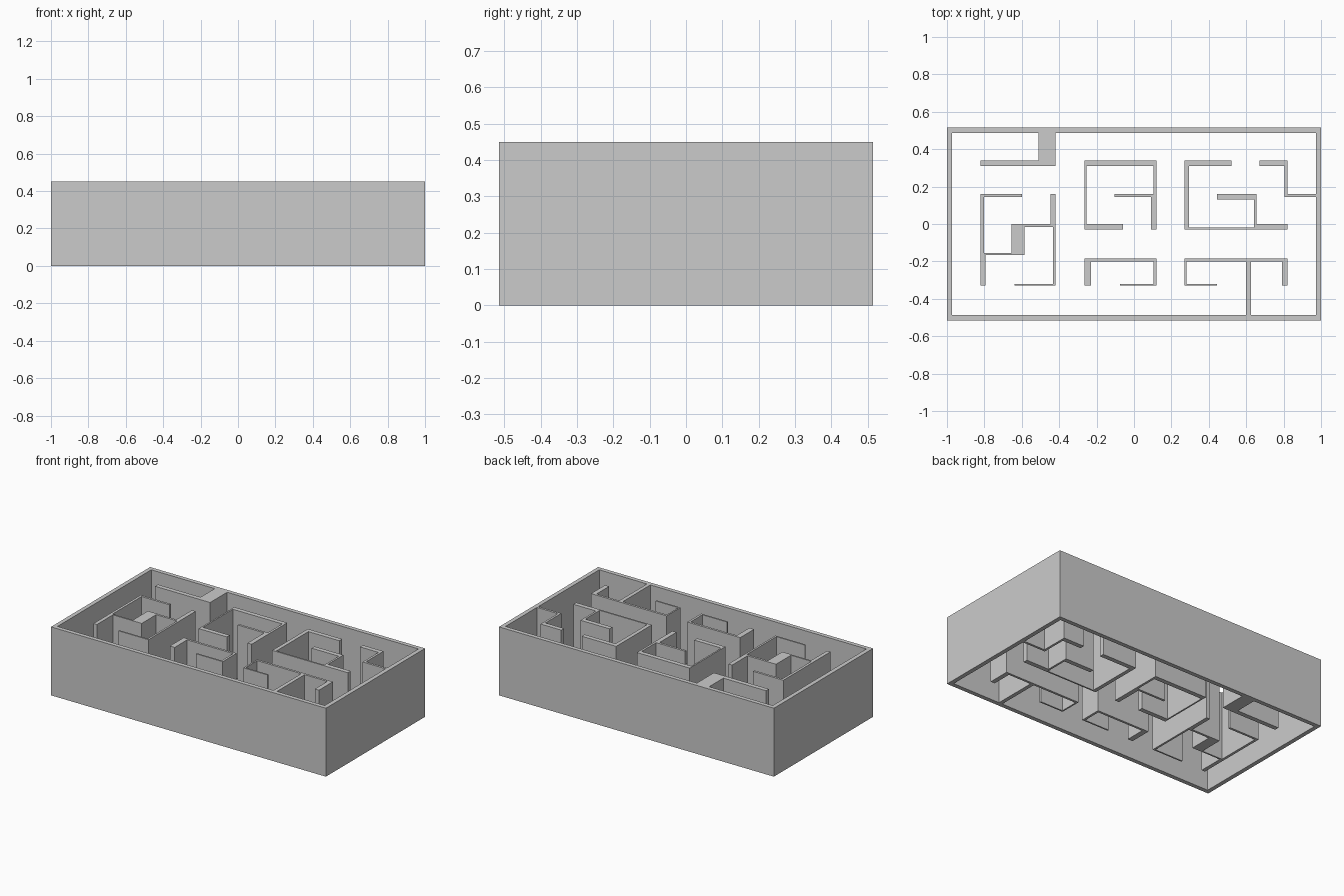
import bpy, bmesh

HEIGHT = 0.45


def wall_group(name, rects):
    """Merge overlapping plan rectangles (x0, x1, y0, y1) into one raised wall."""
    xs = sorted({v for r in rects for v in r[:2]})
    ys = sorted({v for r in rects for v in r[2:]})
    bm = bmesh.new()
    grid = {(i, j): bm.verts.new((x, y, 0))
            for i, x in enumerate(xs) for j, y in enumerate(ys)}
    for i in range(len(xs) - 1):
        for j in range(len(ys) - 1):
            cx, cy = (xs[i] + xs[i + 1]) / 2, (ys[j] + ys[j + 1]) / 2
            if any(a < cx < b and c < cy < d for a, b, c, d in rects):
                bm.faces.new([grid[i, j], grid[i + 1, j],
                              grid[i + 1, j + 1], grid[i, j + 1]])
    loose = [v for v in bm.verts if not v.link_faces]
    bmesh.ops.delete(bm, geom=loose, context='VERTS')
    mesh = bpy.data.meshes.new(name)
    bm.to_mesh(mesh)
    bm.free()
    obj = bpy.data.objects.new(name, mesh)
    bpy.context.collection.objects.link(obj)
    mod = obj.modifiers.new("wall_height", 'SOLIDIFY')
    mod.thickness = HEIGHT
    mod.offset = 1
    return obj


# Outer frame with the three partitions that grow out of it
X, Y, XI, YI = 1.0, 0.515, 0.972, 0.487
wall_group("outer_wall", [
    (-X, -XI, -Y, Y), (XI, X, -Y, Y), (-X, X, -Y, -YI), (-X, X, YI, Y),
    # back left partition
    (-0.51, -0.42, 0.31, YI), (-0.82, -0.42, 0.31, 0.34),
    # right side partition
    (0.67, 0.82, 0.31, 0.34), (0.805, 0.82, 0.145, 0.34), (0.805, XI, 0.145, 0.16),
    # front right partition
    (0.27, 0.82, -0.2, -0.185), (0.27, 0.28, -0.33, -0.185),
    (0.27, 0.445, -0.33, -0.32), (0.6, 0.625, -YI, -0.185),
    (0.79, 0.82, -0.33, -0.185),
])

# Free-standing maze walls
wall_group("left_maze_wall", [
    (-0.82, -0.6, 0.145, 0.16), (-0.82, -0.803, -0.155, 0.16),
    (-0.82, -0.795, -0.33, -0.155), (-0.82, -0.585, -0.165, -0.155),
    (-0.655, -0.585, -0.165, 0), (-0.655, -0.42, -0.015, 0),
    (-0.447, -0.42, -0.015, 0.16), (-0.433, -0.42, -0.33, 0),
    (-0.64, -0.42, -0.33, -0.32),
])
wall_group("centre_back_maze_wall", [
    (-0.265, 0.12, 0.31, 0.34), (-0.265, -0.255, -0.03, 0.34),
    (-0.265, -0.06, -0.03, 0), (0.105, 0.12, 0.145, 0.34),
    (-0.105, 0.12, 0.145, 0.16), (0.09, 0.12, -0.03, 0.16),
])
wall_group("centre_front_maze_wall", [
    (-0.265, 0.12, -0.2, -0.185), (-0.265, -0.23, -0.33, -0.185),
    (0.105, 0.12, -0.33, -0.185), (-0.075, 0.12, -0.33, -0.32),
])
wall_group("right_maze_wall", [
    (0.27, 0.52, 0.31, 0.34), (0.27, 0.295, -0.03, 0.34),
    (0.27, 0.655, -0.03, -0.02), (0.642, 0.82, -0.03, 0),
    (0.642, 0.655, -0.03, 0.16), (0.445, 0.655, 0.13, 0.16),
])
